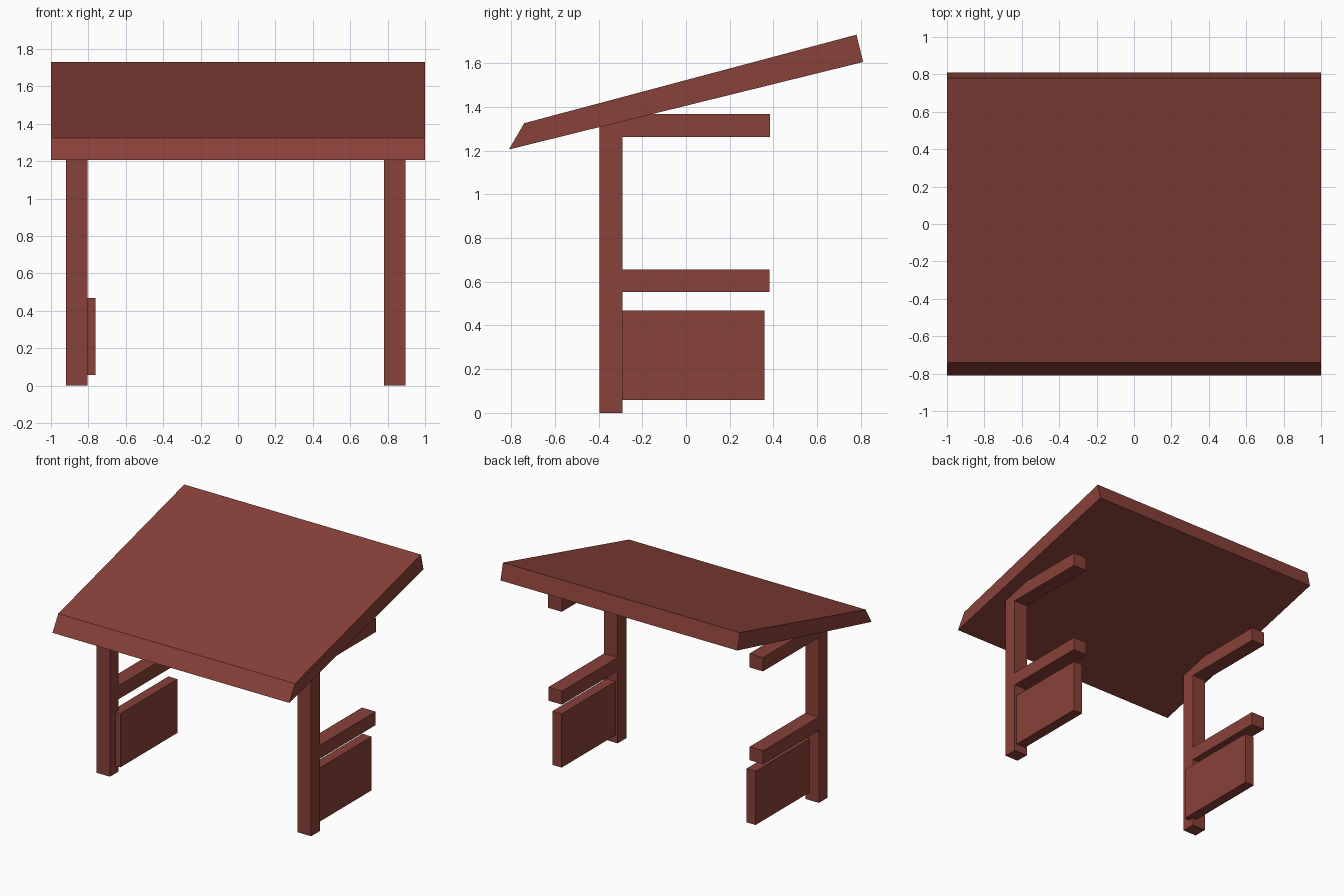
import bpy

cube = bpy.data.objects.get("Cube")
if cube:
    bpy.data.objects.remove(cube, do_unlink=True)

wood = bpy.data.materials.new("red_brown_wood")
wood.use_nodes = True
colour = (0.25, 0.052, 0.041, 1)
wood.diffuse_color = colour
wood.node_tree.nodes["Principled BSDF"].inputs["Base Color"].default_value = colour


def extrude_x(name, profile, x0, x1):
    """Solid with a (y, z) outline, stretched from x0 to x1."""
    n = len(profile)
    verts = [(x, y, z) for x in (x0, x1) for y, z in profile]
    faces = [tuple(reversed(range(n))), tuple(range(n, 2 * n))]
    faces += [(i, (i + 1) % n, n + (i + 1) % n, n + i) for i in range(n)]
    mesh = bpy.data.meshes.new(name)
    mesh.from_pydata(verts, [], faces)
    mesh.materials.append(wood)
    obj = bpy.data.objects.new(name, mesh)
    bpy.context.collection.objects.link(obj)
    return obj


def box(name, x, y, z):
    profile = [(y[0], z[0]), (y[1], z[0]), (y[1], z[1]), (y[0], z[1])]
    return extrude_x(name, profile, *x)


# Sloping roof slab with a mitred front edge
extrude_x("roof", [(-0.81, 1.205), (0.81, 1.605), (0.78, 1.73), (-0.74, 1.325)], -1, 1)

# Side frames: post, two rails and a lower panel on each side
for side, post_x, panel_x in (("right", (-0.92, -0.805), (-0.84, -0.763)),
                              ("left", (0.78, 0.895), (0.798, 0.877))):
    box(side + "_post", post_x, (-0.395, -0.29), (0, 1.365))
    box(side + "_upper_rail", post_x, (-0.29, 0.385), (1.262, 1.367))
    box(side + "_middle_rail", post_x, (-0.29, 0.382), (0.552, 0.655))
    box(side + "_panel", panel_x, (-0.33, 0.36), (0.058, 0.468))
